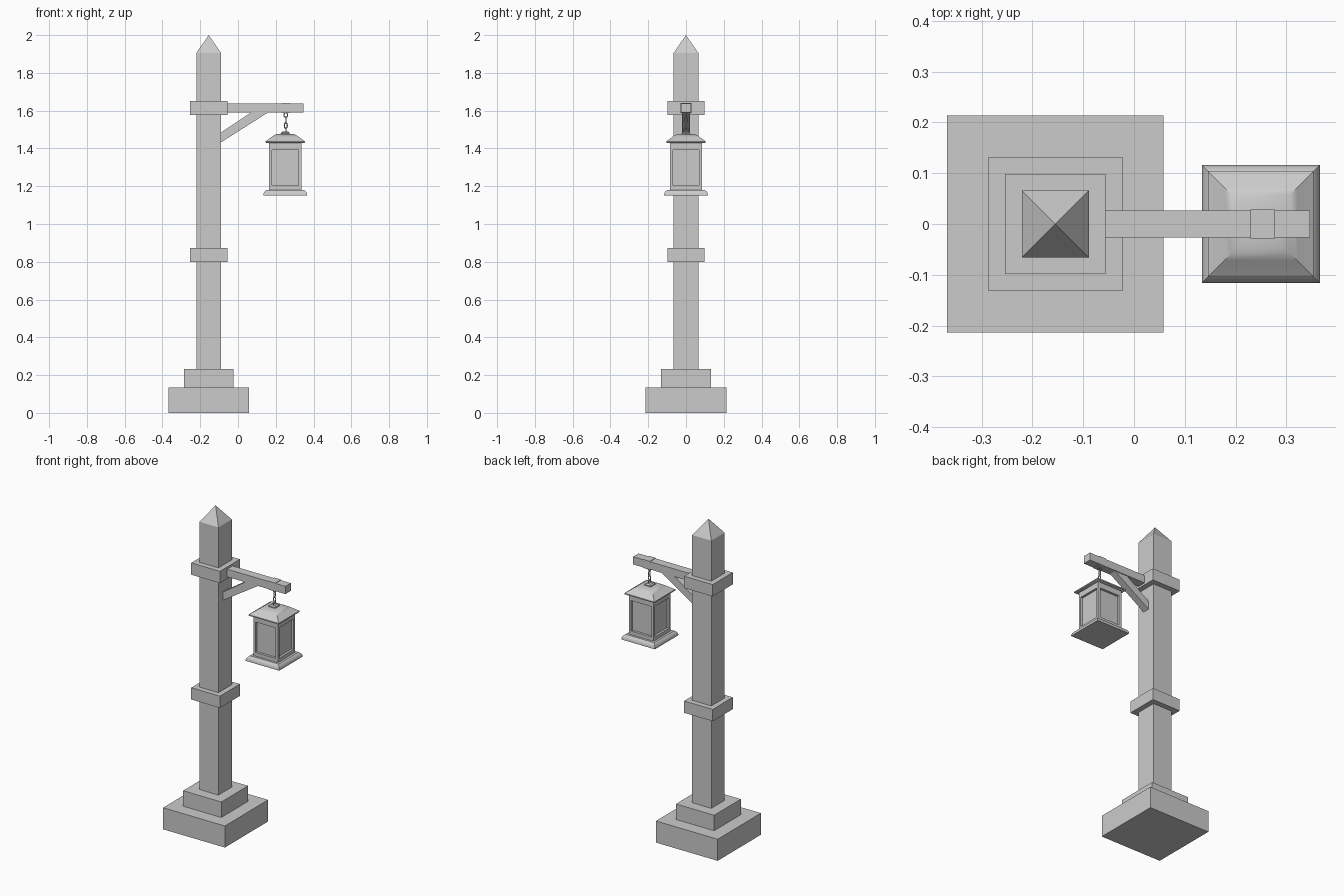
import bpy, bmesh, math
from mathutils import Vector, Matrix

if "Cube" in bpy.data.objects:
    bpy.data.objects.remove(bpy.data.objects["Cube"], do_unlink=True)

grey = bpy.data.materials.new("plain_grey")
grey.use_nodes = True
COLOUR = (0.6, 0.6, 0.6, 1)
grey.diffuse_color = COLOUR
grey.node_tree.nodes["Principled BSDF"].inputs["Base Color"].default_value = COLOUR

POST_X, LAMP_X = -0.155, 0.25


def finish(name, bm, smooth=False):
    bmesh.ops.recalc_face_normals(bm, faces=bm.faces)
    mesh = bpy.data.meshes.new(name)
    bm.to_mesh(mesh)
    bm.free()
    mesh.materials.append(grey)
    obj = bpy.data.objects.new(name, mesh)
    bpy.context.collection.objects.link(obj)
    if smooth:
        bpy.ops.object.select_all(action="DESELECT")
        obj.select_set(True)
        bpy.context.view_layer.objects.active = obj
        bpy.ops.object.shade_smooth_by_angle(angle=math.radians(35))
    return obj


def square_stack(name, x, profile, smooth=False):
    """Stack square rings given as (half width, height) and cap both ends."""
    bm = bmesh.new()
    rings = [[bm.verts.new((x + sx * h, sy * h, z))
              for sx, sy in ((-1, -1), (1, -1), (1, 1), (-1, 1))] for h, z in profile]
    for low, high in zip(rings, rings[1:]):
        for i in range(4):
            j = (i + 1) % 4
            bm.faces.new((low[i], low[j], high[j], high[i]))
    bm.faces.new(rings[0][::-1])
    bm.faces.new(rings[-1])
    bmesh.ops.remove_doubles(bm, verts=bm.verts, dist=1e-5)
    return finish(name, bm, smooth)


def side_profile(name, points, half_depth):
    """Extrude an outline in the xz plane along y."""
    bm = bmesh.new()
    face = bm.faces.new([bm.verts.new((x, -half_depth, z)) for x, z in points])
    new = bmesh.ops.extrude_face_region(bm, geom=[face])["geom"]
    moved = [v for v in new if isinstance(v, bmesh.types.BMVert)]
    bmesh.ops.translate(bm, verts=moved, vec=(0, 2 * half_depth, 0))
    return finish(name, bm)


def box(name, x0, x1, half_depth, z0, z1):
    return side_profile(name, [(x0, z0), (x1, z0), (x1, z1), (x0, z1)], half_depth)


def chain_link(name, z, half_width, half_height, wire, turn):
    """Oval ring of wire, upright, turned about the vertical axis."""
    bm = bmesh.new()
    around, section = 16, 6
    spin = Matrix.Rotation(turn, 3, "Z")
    rings = []
    for i in range(around):
        a = math.tau * i / around
        ring = []
        for k in range(section):
            b = math.tau * k / section
            r = wire * math.cos(b)
            p = Vector(((half_width + r) * math.cos(a), wire * math.sin(b),
                        (half_height + r) * math.sin(a)))
            ring.append(bm.verts.new(spin @ p + Vector((LAMP_X + 0.003, 0, z))))
        rings.append(ring)
    for i in range(around):
        a, b = rings[i], rings[(i + 1) % around]
        for k in range(section):
            m = (k + 1) % section
            bm.faces.new((a[k], b[k], b[m], a[m]))
    return finish(name, bm, True)


# Stepped base and post with pointed cap
square_stack("base_lower", POST_X, [(0.2135, 0), (0.2135, 0.135)])
square_stack("base_upper", POST_X, [(0.132, 0.135), (0.132, 0.232)])
square_stack("post", POST_X, [(0.066, 0.232), (0.066, 1.905), (0, 2.0)])
for name, low, high in (("lower_collar", 0.798, 0.872), ("upper_collar", 1.578, 1.652)):
    square_stack(name, POST_X, [(0.099, low), (0.099, high)])

# Arm, brace and the strap that carries the lantern
box("arm", -0.1, 0.347, 0.027, 1.59, 1.638)
side_profile("brace", [(-0.09, 1.432), (-0.09, 1.484), (0.068, 1.59), (0.158, 1.59)], 0.022)
box("arm_strap", 0.23, 0.278, 0.029, 1.588, 1.641)

# Hanging chain
chain_link("hook_ring", 1.577, 0.009, 0.013, 0.003, 0)
chain_link("middle_link", 1.55, 0.008, 0.018, 0.003, math.pi / 2)
chain_link("lower_link", 1.522, 0.008, 0.016, 0.003, 0)
chain_link("lantern_ring", 1.498, 0.011, 0.013, 0.003, math.pi / 2)

# Lantern base, roof and finial plate
square_stack("lantern_base", LAMP_X, [(0.116, 1.15), (0.116, 1.157), (0.113, 1.166),
                                      (0.107, 1.174), (0.099, 1.18)], True)
square_stack("lantern_roof", LAMP_X, [(0.098, 1.428), (0.104, 1.431), (0.104, 1.438),
                                      (0.088, 1.449), (0.072, 1.461), (0.058, 1.471),
                                      (0.044, 1.476), (0.022, 1.478)], True)
square_stack("roof_plate", LAMP_X, [(0.022, 1.476), (0.022, 1.484), (0.014, 1.49)])

# Lantern body with a recessed window on each side
bm = bmesh.new()
bmesh.ops.create_cube(bm, size=1, matrix=Matrix.Translation((LAMP_X, 0, 1.307))
                      @ Matrix.Diagonal((0.17, 0.17, 0.258, 1)))
bm.normal_update()
sides = [f for f in bm.faces if abs(f.normal.z) < 0.5]
bmesh.ops.inset_individual(bm, faces=sides, thickness=0.022)
for f in sides:
    for v in f.verts:
        v.co.z = 1.203 if v.co.z < 1.3 else 1.393
bmesh.ops.inset_individual(bm, faces=sides, thickness=0.0005)
bm.normal_update()
for f in sides:
    bmesh.ops.translate(bm, verts=f.verts, vec=f.normal * -0.014)
finish("lantern_body", bm)
